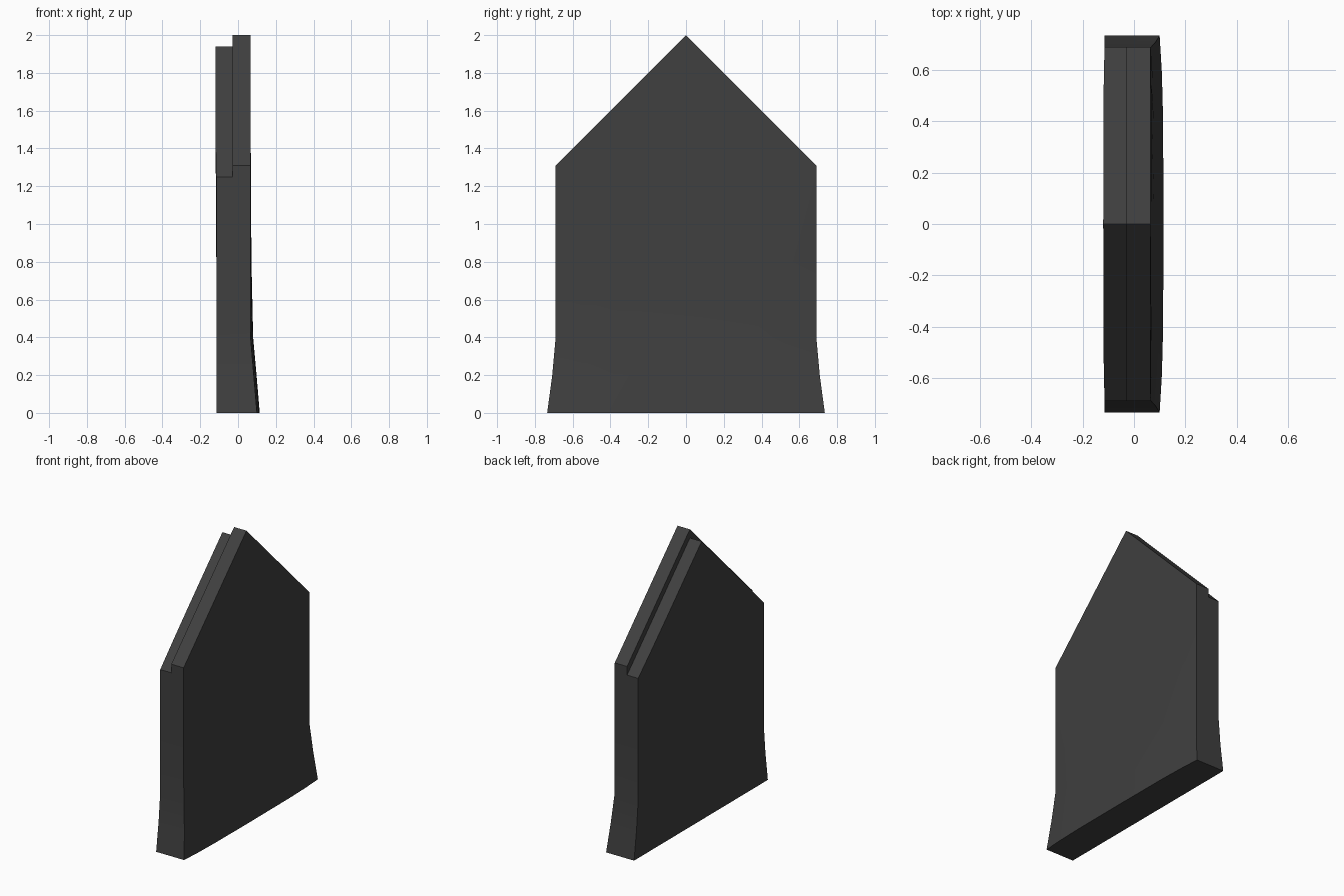
import bpy
import bmesh

cube = bpy.data.objects.get("Cube")
if cube:
    bpy.data.objects.remove(cube, do_unlink=True)

# Dark stone colour
stone = bpy.data.materials.new("dark_grey")
colour = (0.05, 0.05, 0.05, 1)
stone.use_nodes = True
stone.diffuse_color = colour
bsdf = stone.node_tree.nodes["Principled BSDF"]
bsdf.inputs["Base Color"].default_value = colour

WIDTH = 0.69       # half width above the flare
BACK = -0.115      # flat rear face
STEP = -0.03       # edge between low and tall roof strips
PEAK, LOW_PEAK = 2.0, 1.94

# Rows: height, half width, outer face at the ends, outer face in the middle
rows = [
    (0.0, 0.735, 0.10, 0.115),
    (0.2, 0.708, 0.083, 0.098),
    (0.4, WIDTH, 0.066, 0.08),
    (0.8, WIDTH, 0.065, 0.071),
    (LOW_PEAK - WIDTH, WIDTH, 0.065, 0.068),
]
columns = (-1, -0.8, -0.55, 0, 0.55, 0.8, 1)

bm = bmesh.new()


def section(f):
    """One closed slice across the thickness, at width fraction f."""
    bulge = 1 - abs(f) ** 4
    drop = abs(f) * WIDTH
    points = [(end + (mid - end) * bulge, f * half, z) for z, half, end, mid in rows]
    points += [
        (0.065, f * WIDTH, PEAK - drop),
        (STEP, f * WIDTH, PEAK - drop),
        (STEP, f * WIDTH, LOW_PEAK - drop),
        (BACK - 0.005 * bulge, f * WIDTH, LOW_PEAK - drop),
    ]
    points += [(BACK, f * half, z) for z, half, end, mid in reversed(rows[:-1])]
    return [bm.verts.new(p) for p in points]


# Skin the slices from side to side
slices = [section(f) for f in columns]
count = len(slices[0])
for a, b in zip(slices, slices[1:]):
    for i in range(count):
        j = (i + 1) % count
        bm.faces.new((a[i], b[i], b[j], a[j]))

# Side walls follow the flare; the top panel carries the roof notch
for s in (slices[0], slices[-1]):
    last = len(rows) - 2
    for i in range(last):
        bm.faces.new((s[i], s[i + 1], s[-2 - i], s[-1 - i]))
    bm.faces.new(s[last:count - last])

bmesh.ops.recalc_face_normals(bm, faces=bm.faces)
mesh = bpy.data.meshes.new("gabled_slab")
bm.to_mesh(mesh)
bm.free()
mesh.materials.append(stone)
slab = bpy.data.objects.new("gabled_slab", mesh)
bpy.context.collection.objects.link(slab)

# Smooth the gentle flare, keep the corners crisp
bpy.context.view_layer.objects.active = slab
slab.select_set(True)
bpy.ops.object.shade_smooth_by_angle(angle=0.52)
